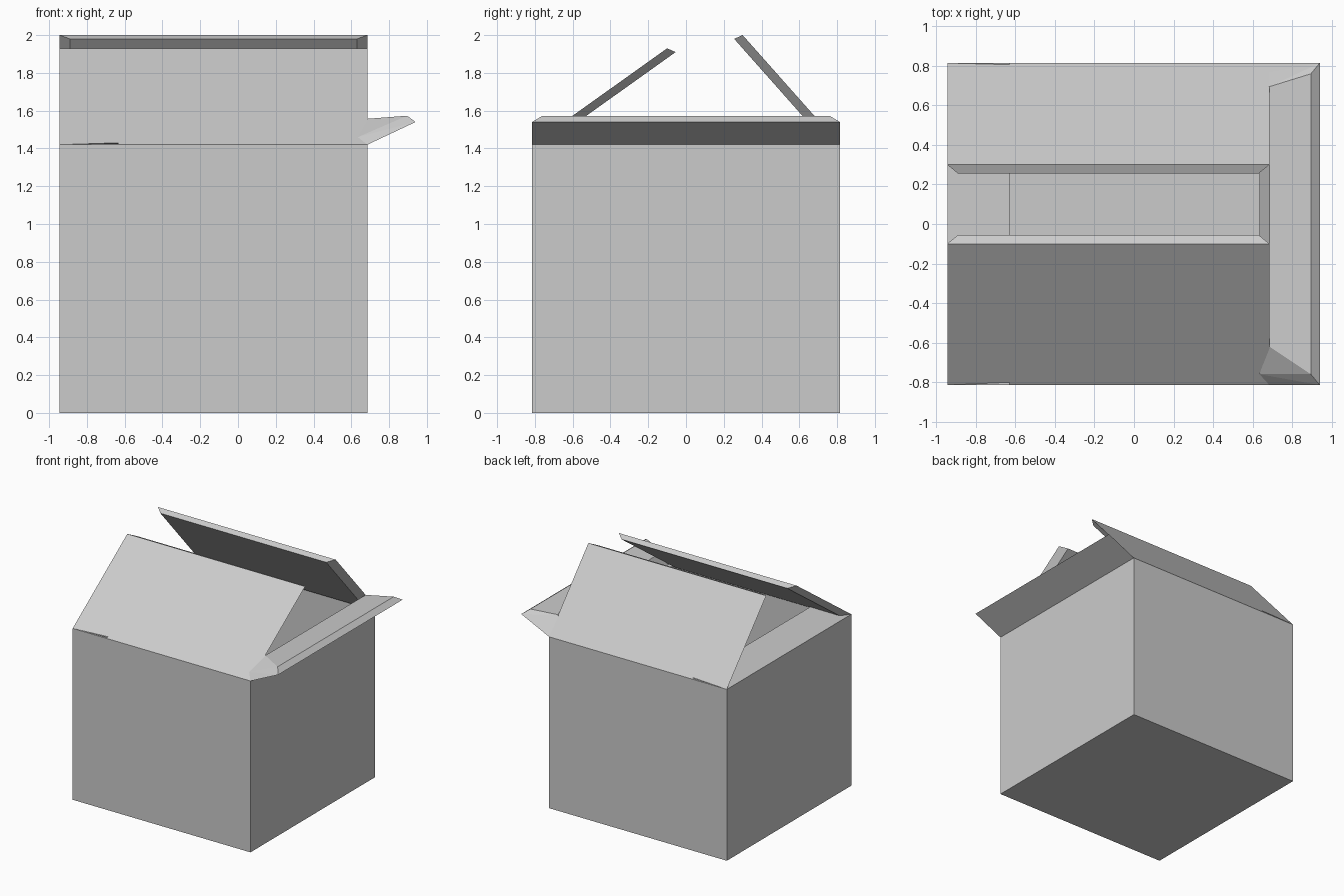
import bpy, bmesh, math
from mathutils import Vector

if "Cube" in bpy.data.objects:
    bpy.data.objects.remove(bpy.data.objects["Cube"])

X0, X1, Y, H, T = -0.945, 0.685, 0.815, 1.42, 0.055


def finish(bm, name):
    bmesh.ops.recalc_face_normals(bm, faces=bm.faces)
    mesh = bpy.data.meshes.new(name)
    bm.to_mesh(mesh)
    bm.free()
    ob = bpy.data.objects.new(name, mesh)
    bpy.context.collection.objects.link(ob)
    return ob


def hull(name, points):
    """Flat-faced solid wrapped round a few corner points."""
    bm = bmesh.new()
    for p in points:
        bm.verts.new(p)
    bmesh.ops.convex_hull(bm, input=bm.verts[:])
    bmesh.ops.dissolve_limit(bm, angle_limit=math.radians(0.5),
                             verts=bm.verts[:], edges=bm.edges[:])
    finish(bm, name)


def flap_x(name, outer, inner):
    """Flap running along x: (y, z) outer line full width, inner line inset."""
    hull(name, [(x, y, z) for y, z in outer for x in (X0, X1)] +
               [(x, y, z) for y, z in inner for x in (X0 + T, X1 - T)])


# Open box body: solid block, top inset and pushed down to leave walls and floor
bm = bmesh.new()
bmesh.ops.create_cube(bm, size=1)
for v in bm.verts:
    v.co = Vector((X1 if v.co.x > 0 else X0, 2 * Y * v.co.y, H * (v.co.z + 0.5)))
top = max(bm.faces, key=lambda f: f.calc_center_median().z)
bmesh.ops.inset_region(bm, faces=[top], thickness=T)
low = bmesh.ops.extrude_face_region(bm, geom=[top])["geom"]
bmesh.ops.translate(bm, vec=(0, 0, T - H),
                    verts=[g for g in low if isinstance(g, bmesh.types.BMVert)])
if top.is_valid:
    bmesh.ops.delete(bm, geom=[top], context='FACES')
finish(bm, "box_body")

# Front and back flaps leaning inward
flap_x("front_flap", [(-Y, H), (-0.10, 1.93)], [(-0.76, 1.407), (-0.055, 1.91)])
flap_x("back_flap", [(Y, H), (0.30, 2.0)], [(0.76, 1.411), (0.255, 1.98)])

# Left flap folded flat across the opening
hull("left_flap",
     [(x, s * Y, z) for x, z in ((X0, H), (-0.63, 1.43)) for s in (-1, 1)] +
     [(x, s * (Y - T), z) for x, z in ((X0 + T, H - T), (-0.685, 1.378)) for s in (-1, 1)])

# Right flap opened outward, wedge shaped
hull("right_flap",
     [(x, s * Y, z) for x, z in ((X1, H), (0.94, 1.54)) for s in (-1, 1)] +
     [(x, s * 0.76, z) for x, z in ((0.635, 1.46), (0.895, 1.573)) for s in (-1, 1)] +
     [(X1, -0.62, 1.557), (X1, 0.695, 1.557)])
